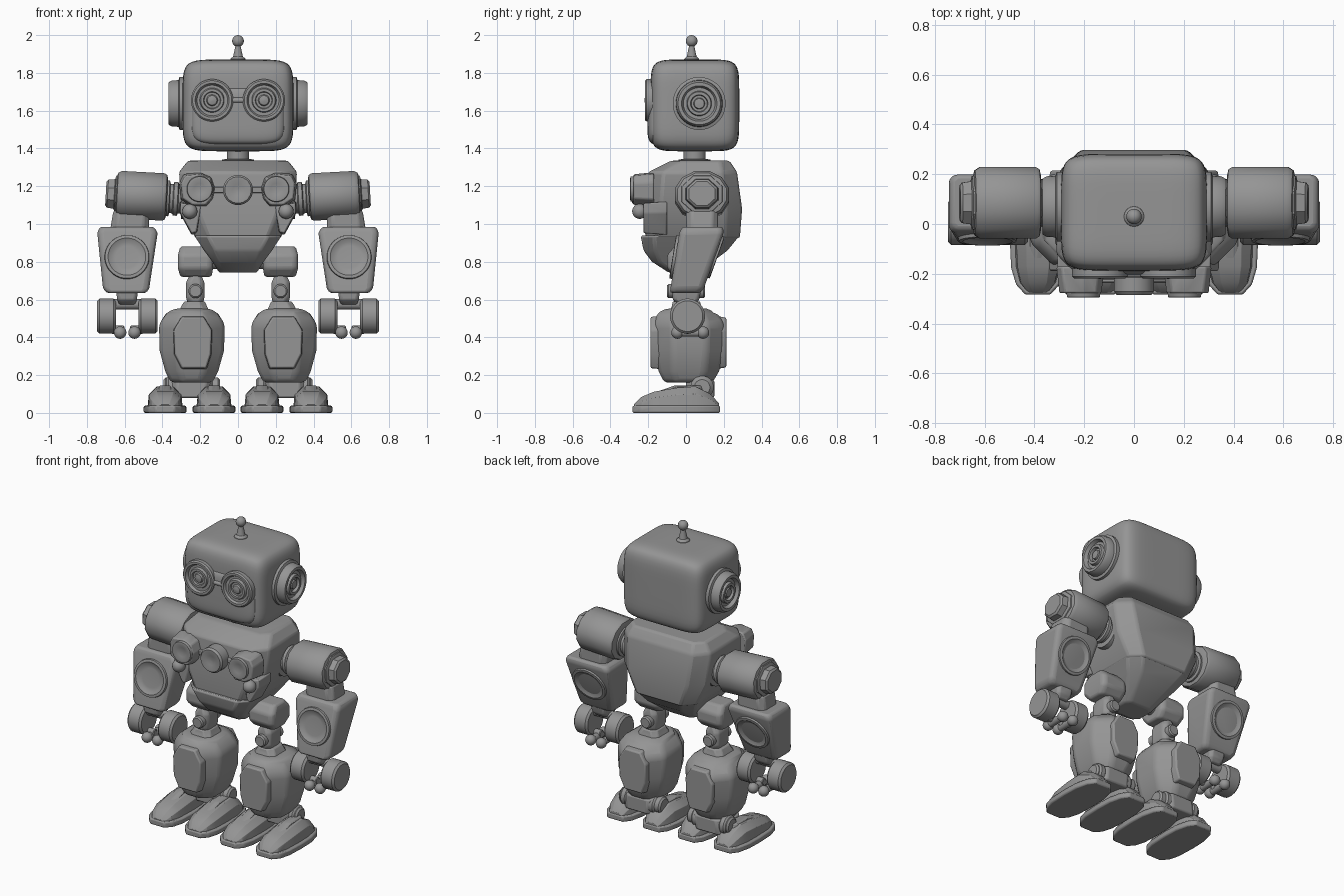
import bpy, bmesh, math
from mathutils import Vector, Matrix

grey = bpy.data.materials.new("robot grey")
grey.diffuse_color = (0.3, 0.3, 0.3, 1)


def finish(name, bm, mirror=False, bevel=0, segs=2, angle=30):
    bmesh.ops.recalc_face_normals(bm, faces=bm.faces)
    me = bpy.data.meshes.new(name)
    bm.to_mesh(me)
    bm.free()
    ob = bpy.data.objects.new(name, me)
    bpy.context.collection.objects.link(ob)
    me.materials.append(grey)
    if bevel:
        b = ob.modifiers.new("bevel", 'BEVEL')
        b.width, b.segments, b.limit_method = bevel, segs, 'ANGLE'
        b.angle_limit = math.radians(25)
    if mirror:
        ob.modifiers.new("mirror", 'MIRROR')
    bpy.ops.object.select_all(action='DESELECT')
    bpy.context.view_layer.objects.active = ob
    ob.select_set(True)
    bpy.ops.object.shade_smooth_by_angle(angle=math.radians(angle))
    return ob


def skin(bm, rings):
    for a, b in zip(rings, rings[1:]):
        n = len(a)
        for i in range(n):
            bm.faces.new((a[i], a[(i + 1) % n], b[(i + 1) % n], b[i]))
    bm.faces.new(rings[0])
    bm.faces.new(rings[-1])


def lathe(name, profile, centre, axis, n=32, mirror=True, stretch=1.0, angle=30):
    """Turn (radius, height) pairs about an axis through centre."""
    bm = bmesh.new()
    q = Vector(axis).to_track_quat('Z', 'Y').to_matrix()
    rings = []
    for r, h in profile:
        ring = []
        for i in range(n):
            t = 2 * math.pi * (i + 0.5) / n
            p = q @ Vector((r * math.cos(t), r * math.sin(t), h))
            p.y *= stretch
            ring.append(bm.verts.new(p + Vector(centre)))
        rings.append(ring)
    skin(bm, rings)
    return finish(name, bm, mirror, angle=angle)


def loft(name, sections, mirror=True, bevel=0.01, segs=2, angle=30):
    """Chamfered rectangles (z, x0, x1, y0, y1, chamfer) joined upwards."""
    bm = bmesh.new()
    rings = []
    for z, x0, x1, y0, y1, c in sections:
        pts = [(x0 + c, y0), (x1 - c, y0), (x1, y0 + c), (x1, y1 - c),
               (x1 - c, y1), (x0 + c, y1), (x0, y1 - c), (x0, y0 + c)]
        rings.append([bm.verts.new((x, y, z)) for x, y in pts])
    skin(bm, rings)
    return finish(name, bm, mirror, bevel, segs, angle)


def extrude(name, outline, y0, y1, inset=0.0, mirror=True, bevel=0.008):
    """Extrude an (x, z) outline along y, shrinking the y1 end by inset."""
    bm = bmesh.new()
    cx = sum(p[0] for p in outline) / len(outline)
    cz = sum(p[1] for p in outline) / len(outline)
    k = 1 - inset
    skin(bm, [[bm.verts.new((x, y0, z)) for x, z in outline],
              [bm.verts.new((cx + (x - cx) * k, y1, cz + (z - cz) * k)) for x, z in outline]])
    return finish(name, bm, mirror, bevel)


def soft_block(name, centre, half, power, mirror=False):
    """Rounded block made from a superellipsoid."""
    bm = bmesh.new()
    bmesh.ops.create_cube(bm, size=2)
    bmesh.ops.subdivide_edges(bm, edges=bm.edges, cuts=17, use_grid_fill=True)
    for v in bm.verts:
        p = Vector([math.sin(c * math.pi / 2) for c in v.co])
        k = sum(abs(c) ** power for c in p) ** (-1 / power)
        v.co = [centre[i] + half[i] * p[i] * k for i in range(3)]
    return finish(name, bm, mirror, angle=60)


def ball(name, centre, r, mirror=True):
    bm = bmesh.new()
    bmesh.ops.create_uvsphere(bm, u_segments=20, v_segments=12, radius=r,
                              matrix=Matrix.Translation(centre))
    return finish(name, bm, mirror, angle=60)


def rod(name, centre, axis, r, length, mirror=True, n=20):
    h, c = length / 2, min(r * 0.2, 0.012)
    return lathe(name, [(r - c, -h), (r, c - h), (r, h - c), (r - c, h)], centre, axis, n, mirror)


# Head, face, goggles, ears, antenna, neck
soft_block("head", (0, 0.047, 1.628), (0.293, 0.235, 0.243), 6.5)
soft_block("muzzle", (0, -0.12, 1.575), (0.25, 0.085, 0.155), 5)
lathe("goggle", [(0.112, 0), (0.112, 0.032), (0.104, 0.04), (0.09, 0.04), (0.08, 0.022), (0.066, 0.022),
                 (0.06, 0.037), (0.046, 0.037), (0.042, 0.027), (0.03, 0.027), (0.025, 0.037), (0.004, 0.042)],
      (0.137, -0.178, 1.655), (0, -1, 0))
rod("goggle_bridge", (0, -0.2, 1.655), (1, 0, 0), 0.014, 0.09, False)
lathe("ear", [(0.14, 0), (0.14, 0.025), (0.124, 0.03), (0.122, 0.065), (0.112, 0.083), (0.094, 0.083),
              (0.084, 0.06), (0.066, 0.06), (0.062, 0.078), (0.046, 0.078), (0.042, 0.06), (0.03, 0.06),
              (0.026, 0.074), (0.004, 0.076)], (0.285, 0.07, 1.638), (1, 0, 0), 40)
lathe("antenna", [(0.042, -0.01), (0.04, 0.012), (0.026, 0.025), (0.014, 0.08), (0.012, 0.1)],
      (0, 0.03, 1.862), (0, 0, 1), 24, False)
ball("antenna_tip", (0, 0.03, 1.969), 0.031, False)
lathe("neck", [(0.085, 0), (0.085, 0.02), (0.06, 0.025), (0.06, 0.09)], (0, 0.045, 1.32), (0, 0, 1), 24, False)

# Torso with tapered pelvis
loft("torso", [(0.925, -0.225, 0.225, -0.215, 0.285, 0.07), (1.08, -0.3, 0.3, -0.22, 0.297, 0.085),
               (1.275, -0.312, 0.312, -0.2, 0.27, 0.08), (1.335, -0.265, 0.265, -0.08, 0.23, 0.05)],
     False, 0.012)
loft("pelvis", [(0.742, -0.1, 0.1, -0.09, 0.06, 0.03), (0.8, -0.135, 0.135, -0.18, 0.14, 0.04),
                (0.86, -0.18, 0.18, -0.225, 0.22, 0.06), (0.94, -0.232, 0.232, -0.24, 0.285, 0.07)],
     False, 0.012)

# Chest lamps and side vents
lamp = [(0.08, 0), (0.08, 0.072), (0.07, 0.085), (0.058, 0.085), (0.03, 0.077), (0.004, 0.074)]
lathe("chest_centre_lamp", lamp, (0, -0.2, 1.18), (0, -1, 0), 24, False)
extrude("chest_lamp_housing", [(0.13, 1.13), (0.165, 1.09), (0.245, 1.09), (0.305, 1.13), (0.312, 1.22),
                               (0.29, 1.265), (0.2, 1.275), (0.14, 1.25), (0.118, 1.19)], -0.17, -0.278, 0.12)
lathe("chest_lamp", [(0.07, 0), (0.066, 0.022), (0.054, 0.024), (0.03, 0.016), (0.004, 0.014)],
      (0.203, -0.272, 1.185), (0, -1, 0), 24)
extrude("chest_bar", [(-0.2, 1.165), (0.2, 1.165), (0.2, 1.195), (-0.2, 1.195)], -0.17, -0.222, 0, False, 0.005)
extrude("chest_vent", [(0.215, 0.95), (0.245, 0.94), (0.31, 1.06), (0.31, 1.12), (0.19, 1.1)], -0.1, -0.225, 0.1)
ball("chest_knob", (0.255, -0.245, 1.067), 0.04)

# Shoulder joint, upper arm barrel and cap, all slightly raised outward
arm = Vector((1, 0, 0.055)).normalized()
lathe("shoulder_joint", [(0.11, -0.11), (0.105, -0.065), (0.078, -0.06), (0.078, -0.045), (0.09, -0.04), (0.09, -0.02),
                         (0.078, -0.015), (0.078, 0), (0.095, 0.005), (0.095, 0.05)], (0.36, 0.085, 1.135), arm)
lathe("upper_arm", [(0.1, 0), (0.122, 0.006), (0.13, 0.02), (0.13, 0.245), (0.118, 0.265), (0.1, 0.27)],
      (0.375, 0.085, 1.142), arm, 12, stretch=1.14, angle=35)
lathe("upper_arm_cap", [(0.112, 0), (0.105, 0.025), (0.085, 0.03), (0.08, 0.065), (0.068, 0.075)],
      (0.625, 0.085, 1.157), arm, 8, stretch=1.1)
loft("elbow", [(0.95, 0.47, 0.68, 0.0, 0.17, 0.03), (1.07, 0.47, 0.66, 0.0, 0.17, 0.03)])

# Forearm leaning forward towards the hand, with dished discs front and back
loft("forearm", [(0.635, 0.485, 0.695, -0.085, 0.075, 0.02), (0.66, 0.47, 0.715, -0.082, 0.095, 0.02),
                 (0.955, 0.425, 0.745, -0.035, 0.2, 0.02), (0.985, 0.445, 0.73, -0.02, 0.195, 0.02)], bevel=0.012)
dish = [(0.12, -0.015), (0.116, 0.008), (0.1, 0.01), (0.08, -0.002), (0.06, -0.004), (0.004, -0.004)]
for name, y, axis in (("forearm_front_disc", -0.057, (0, -1, 0.16)), ("forearm_back_disc", 0.152, (0, 1, -0.36))):
    lathe(name, [(r, h + 0.004) for r, h in dish], (0.588, y, 0.825), axis)

# Wrist, hand wheels and fingers
loft("wrist", [(0.575, 0.545, 0.63, -0.04, 0.05, 0.015), (0.6, 0.535, 0.64, -0.07, 0.07, 0.015),
               (0.65, 0.53, 0.645, -0.075, 0.08, 0.015)], bevel=0.006)
rod("hand_crossbar", (0.587, 0.005, 0.575), (1, 0, 0), 0.028, 0.17)
for name, x in (("inner", 0.476), ("outer", 0.696)):
    s = 1 if x < 0.587 else -1
    rod(name + "_hand_wheel", (x, 0.008, 0.512), (1, 0, 0), 0.093, 0.1, n=28)
    rod(name + "_finger_arm", (x + s * 0.06, 0.008, 0.44), (1, 0, 0), 0.022, 0.07)
    rod(name + "_finger", (x + s * 0.072, 0.022, 0.425), (0, 1, 0), 0.022, 0.17)
    for y in (-0.045, 0.09):
        ball(name + "_fingertip", (x + s * 0.072, y, 0.425), 0.033)

# Hip, thigh, knee
rod("hip_axle", (0.12, 0.0, 0.81), (1, 0, 0), 0.05, 0.14)
loft("hip", [(0.72, 0.14, 0.305, -0.06, 0.06, 0.02), (0.765, 0.132, 0.318, -0.1, 0.1, 0.02),
             (0.835, 0.132, 0.318, -0.1, 0.1, 0.02), (0.882, 0.14, 0.305, -0.06, 0.06, 0.02)], bevel=0.02, segs=3)
loft("thigh", [(0.58, 0.185, 0.265, -0.06, 0.06, 0.02), (0.61, 0.178, 0.275, -0.07, 0.07, 0.02),
               (0.69, 0.178, 0.275, -0.07, 0.07, 0.02), (0.73, 0.195, 0.255, -0.06, 0.06, 0.02)], bevel=0.008)
rod("knee_bolt", (0.225, 0, 0.645), (0, 1, 0), 0.038, 0.2)
loft("knee_collar", [(0.535, 0.15, 0.315, -0.09, 0.09, 0.03), (0.565, 0.165, 0.3, -0.075, 0.08, 0.03),
                     (0.59, 0.175, 0.285, -0.07, 0.075, 0.03)], bevel=0.006)

# Barrel shaped shin, front and back plates
loft("shin", [(0.16, 0.135, 0.355, -0.115, 0.14, 0.06), (0.22, 0.105, 0.385, -0.145, 0.175, 0.075),
              (0.33, 0.074, 0.415, -0.165, 0.205, 0.095), (0.47, 0.07, 0.418, -0.17, 0.208, 0.095),
              (0.525, 0.105, 0.382, -0.155, 0.17, 0.08), (0.552, 0.145, 0.34, -0.11, 0.11, 0.05)],
     bevel=0.03, segs=4, angle=35)
plate = [(0.165, 0.23), (0.3, 0.23), (0.34, 0.31), (0.345, 0.44), (0.3, 0.515), (0.18, 0.515), (0.135, 0.44), (0.14, 0.31)]
extrude("shin_front_plate", plate, -0.12, -0.188, 0.05)
extrude("shin_back_plate", plate, 0.15, 0.214, 0.08)

# Ankle block, bolts, and split toes on flat soles
loft("ankle", [(0.08, 0.15, 0.36, 0.0, 0.15, 0.03), (0.175, 0.14, 0.35, 0.0, 0.15, 0.03)])
rod("ankle_axle", (0.245, 0.085, 0.135), (1, 0, 0), 0.052, 0.3)
for name, x in (("inner_toe", 0.127), ("outer_toe", 0.386)):
    # Rows run from toe tip to heel: y, half width, top height
    rows = [(-0.275, 0.045, 0.045), (-0.235, 0.078, 0.085), (-0.17, 0.095, 0.112), (-0.05, 0.1, 0.133),
            (0.05, 0.097, 0.14), (0.13, 0.08, 0.1), (0.175, 0.05, 0.05)]
    bm = bmesh.new()
    rings = []
    for y, w, h in rows:
        w *= 0.93
        pts = [(-w, 0.03), (w, 0.03), (w * 0.93, h * 0.72), (w * 0.5, h), (-w * 0.5, h), (-w * 0.93, h * 0.72)]
        rings.append([bm.verts.new((x + px, y, max(pz, 0.03))) for px, pz in pts])
    skin(bm, rings)
    finish(name, bm, True, 0.006)
    bm = bmesh.new()
    edge = [(x + w * 1.13, y * 1.03) for y, w, h in rows] + [(x - w * 1.13, y * 1.03) for y, w, h in reversed(rows)]
    skin(bm, [[bm.verts.new((px, py, z)) for px, py in edge] for z in (0.0, 0.038)])
    finish(name + "_sole", bm, True, 0.008)
    # Raised ridge along the toe and the ankle lug
    rod(name + "_lug", (x + (0.03 if x < 0.2 else -0.03), 0.085, 0.135), (1, 0, 0), 0.062, 0.05)
    loft(name + "_ridge", [(0.05, x - 0.04, x + 0.04, -0.25, 0.1, 0.02), (0.085, x - 0.035, x + 0.035, -0.23, 0.1, 0.02),
                           (0.145, x - 0.03, x + 0.03, -0.06, 0.08, 0.02)], bevel=0.006)
